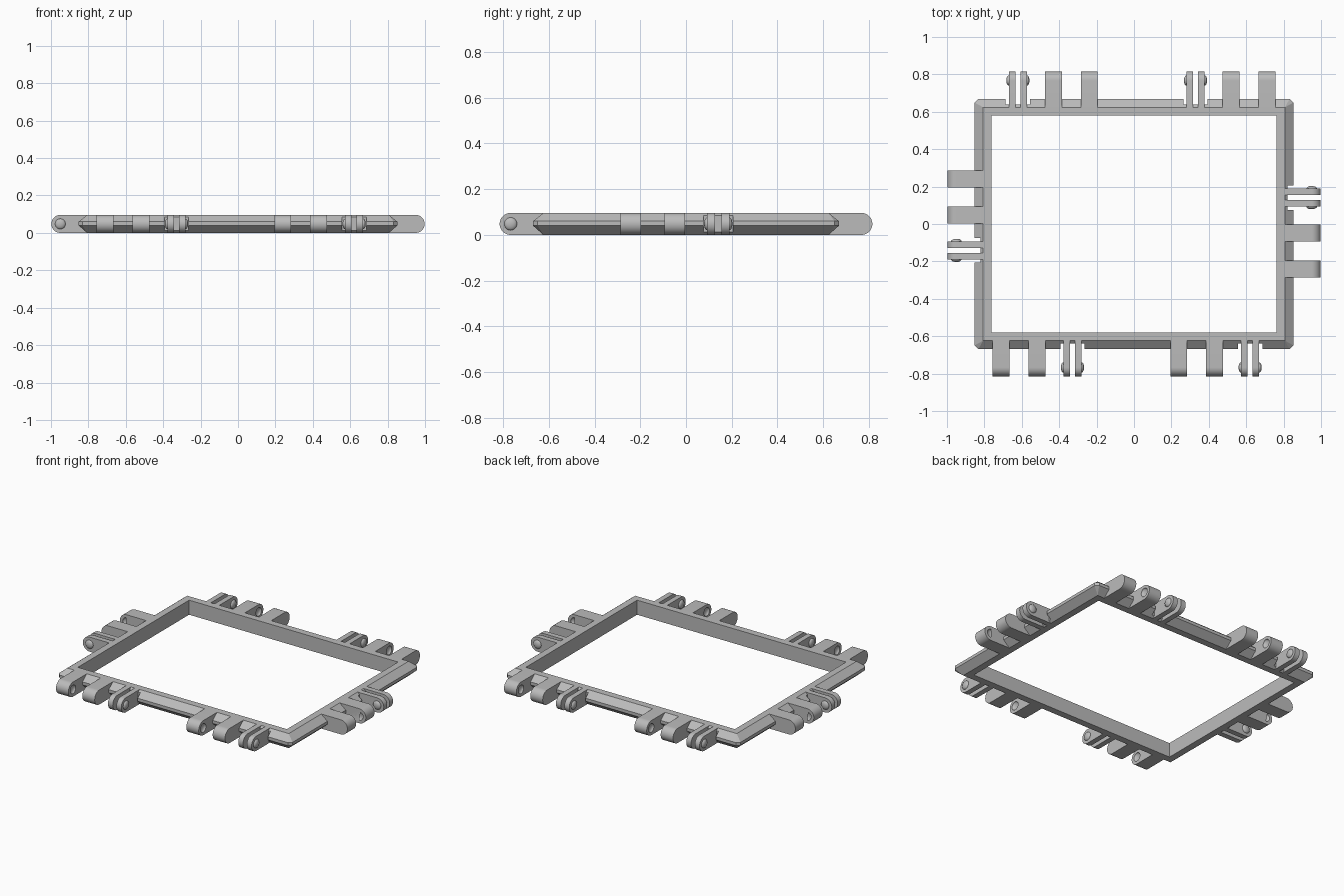
import bpy, bmesh, math
from mathutils import Matrix, Vector

cube = bpy.data.objects.get("Cube")
if cube:
    bpy.data.objects.remove(cube)

H = 0.096                # overall thickness
HALF_X, HALF_Y = 0.852, 0.669
CHAMFER = 0.045          # width of the sloped rim
REACH = 0.146            # how far the lugs stick out past the rim
R = H / 2

grey = bpy.data.materials.new("plain grey")
grey.use_nodes = True
grey.diffuse_color = (0.5, 0.5, 0.5, 1)
grey.node_tree.nodes["Principled BSDF"].inputs["Base Color"].default_value = (0.5, 0.5, 0.5, 1)


def finish(name, bm, matrix=Matrix()):
    bmesh.ops.recalc_face_normals(bm, faces=bm.faces)
    mesh = bpy.data.meshes.new(name)
    bm.to_mesh(mesh)
    bm.free()
    mesh.transform(matrix)
    mesh.materials.append(grey)
    obj = bpy.data.objects.new(name, mesh)
    bpy.context.collection.objects.link(obj)
    return obj


def select(obj):
    bpy.ops.object.select_all(action='DESELECT')
    obj.select_set(True)
    bpy.context.view_layer.objects.active = obj


def cut(obj, cutter):
    mod = obj.modifiers.new("cut", 'BOOLEAN')
    mod.operation = 'DIFFERENCE'
    mod.solver = 'EXACT'
    mod.object = cutter
    select(obj)
    bpy.ops.object.modifier_apply(modifier=mod.name)
    bpy.data.objects.remove(cutter)


def smooth(obj):
    select(obj)
    bpy.ops.object.shade_smooth_by_angle(angle=math.radians(30))


def make_frame():
    # Closed cross-section swept round the rectangle: (inset, height, corner cut)
    section = [(0, 0.04, 0.02), (0, 0.06, 0.02), (CHAMFER, H, 0),
               (0.09, H, 0), (0.09, 0, 0), (CHAMFER, 0, 0)]
    bm = bmesh.new()
    rings = []
    for inset, z, c in section:
        x, y = HALF_X - inset, HALF_Y - inset
        pts = [(x, c - y), (x, y - c), (x - c, y), (c - x, y),
               (-x, y - c), (-x, c - y), (c - x, -y), (x - c, -y)]
        rings.append([bm.verts.new((px, py, z)) for px, py in pts])
    for i, a in enumerate(rings):
        b = rings[(i + 1) % len(rings)]
        for k in range(8):
            m = (k + 1) % 8
            bm.faces.new((a[k], a[m], b[m], b[k]))
    bmesh.ops.remove_doubles(bm, verts=bm.verts, dist=0.0001)
    return finish("frame", bm)


def make_lug(name, u, width, edge, matrix):
    # Flat bar with a half-round tip, extruded across its width
    tip = edge + REACH - R
    root = edge - CHAMFER
    profile = [(root, 0)]
    for i in range(25):
        a = math.pi * (i / 24 - 0.5)
        profile.append((tip + R * math.cos(a), R + R * math.sin(a)))
    profile.append((root, H))
    bm = bmesh.new()
    face = bm.faces.new([bm.verts.new((u - width / 2, v, z)) for v, z in profile])
    out = bmesh.ops.extrude_face_region(bm, geom=[face])
    verts = [g for g in out["geom"] if isinstance(g, bmesh.types.BMVert)]
    bmesh.ops.translate(bm, verts=verts, vec=Vector((width, 0, 0)))
    return finish(name, bm, matrix)


def make_dome(name, u, edge, matrix):
    # Flattened ball, used as a snap bump and as the cutter for its socket
    bm = bmesh.new()
    bmesh.ops.create_uvsphere(bm, u_segments=24, v_segments=12, radius=0.028)
    place = Matrix.Translation((u, edge + REACH - R, R)) @ Matrix.Diagonal((0.5, 1, 1, 1))
    return finish(name, bm, matrix @ place)


def make_notch(u, edge, matrix):
    bm = bmesh.new()
    bmesh.ops.create_cube(bm, size=1)
    place = Matrix.Translation((u, edge + 0.02, R)) @ Matrix.Diagonal((0.13, 0.1, 0.3, 1))
    return finish("notch_cutter", bm, matrix @ place)


def make_hinge(side, u, edge, matrix):
    # Two thin prongs with snap bumps, set in a notch of the rim
    cut(frame, make_notch(u, edge, matrix))
    for s, end in ((-1, "a"), (1, "b")):
        smooth(make_lug(f"{side}_clip_prong_{end}", u + s * 0.031, 0.035, edge, matrix))
        smooth(make_dome(f"{side}_clip_bump_{end}", u + s * 0.048, edge, matrix))
    # Two solid lugs with sockets facing each other
    for s, end in ((-1, "a"), (1, "b")):
        centre = u + 0.286 + s * 0.096
        lug = make_lug(f"{side}_socket_lug_{end}", centre, 0.09, edge, matrix)
        cut(lug, make_dome("socket_cutter", centre - s * 0.045, edge, matrix))
        smooth(lug)


frame = make_frame()

# Each side is the back side turned about the centre
sides = [("back", 0, HALF_Y, (-0.621, 0.329)),
         ("right", 90, HALF_X, (-0.141,)),
         ("front", 180, HALF_Y, (-0.621, 0.329)),
         ("left", 270, HALF_X, (-0.141,))]
for side, angle, edge, centres in sides:
    turn = Matrix.Rotation(math.radians(angle), 4, 'Z')
    for u in centres:
        make_hinge(side, u, edge, turn)
